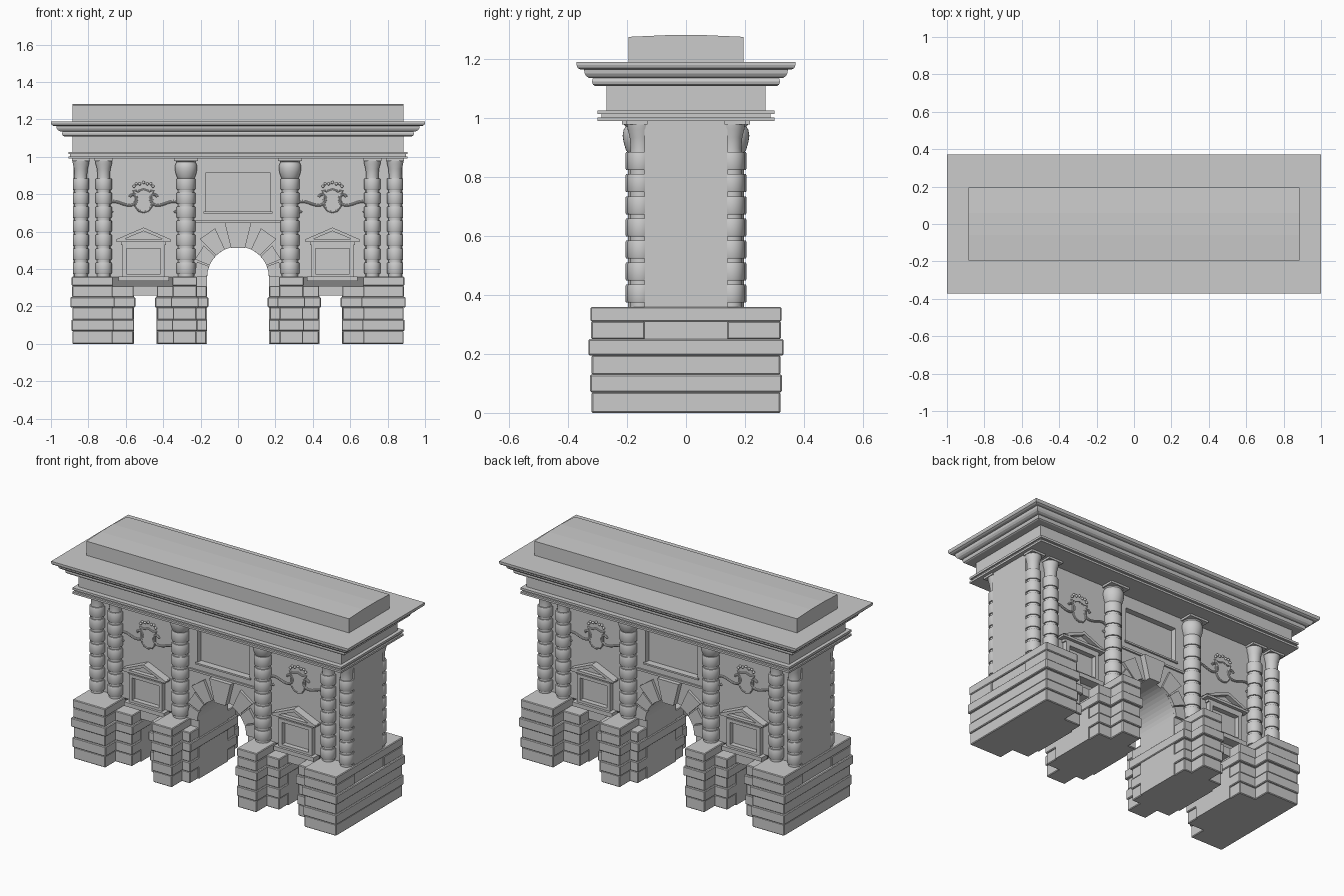
import bpy, bmesh
from math import sin, cos, pi, radians

if "Cube" in bpy.data.objects:
    bpy.data.objects.remove(bpy.data.objects["Cube"])


def finish(name, bm, mirror="", bevel=0, smooth=False):
    """Turn a bmesh into an object, mirrored about the world axes named."""
    bmesh.ops.recalc_face_normals(bm, faces=bm.faces)
    me = bpy.data.meshes.new(name)
    bm.to_mesh(me)
    bm.free()
    ob = bpy.data.objects.new(name, me)
    bpy.context.collection.objects.link(ob)
    if bevel:
        b = ob.modifiers.new("edge", 'BEVEL')
        b.width, b.segments = bevel, 1
    if mirror:
        m = ob.modifiers.new("mirror", 'MIRROR')
        m.use_axis = ["x" in mirror, "y" in mirror, False]
        m.use_mirror_merge = False
    if smooth:
        bpy.ops.object.select_all(action='DESELECT')
        ob.select_set(True)
        bpy.context.view_layer.objects.active = ob
        bpy.ops.object.shade_smooth_by_angle(angle=radians(35))
    return ob


def prism(bm, pts, a, b, axis="y"):
    """Extrude an outline (h, z) from a to b along y or x."""
    def at(h, z, d):
        return (h, d, z) if axis == "y" else (d, h, z)
    lo = [bm.verts.new(at(h, z, a)) for h, z in pts]
    hi = [bm.verts.new(at(h, z, b)) for h, z in pts]
    bm.faces.new(lo)
    bm.faces.new(hi[::-1])
    n = len(pts)
    for i in range(n):
        bm.faces.new((lo[i], lo[(i + 1) % n], hi[(i + 1) % n], hi[i]))


def box(bm, x0, x1, y0, y1, z0, z1):
    prism(bm, [(x0, z0), (x1, z0), (x1, z1), (x0, z1)], y0, y1)


def skin(bm, rings):
    """Join closed rings of points and cap both ends."""
    vs = [[bm.verts.new(p) for p in r] for r in rings]
    n = len(vs[0])
    for r, s in zip(vs, vs[1:]):
        for i in range(n):
            bm.faces.new((r[i], r[(i + 1) % n], s[(i + 1) % n], s[i]))
    bm.faces.new(vs[0])
    bm.faces.new(vs[-1])


def lathe(bm, prof, cx, cy, n=32):
    skin(bm, [[(cx + r * cos(2 * pi * i / n), cy + r * sin(2 * pi * i / n), z)
               for i in range(n)] for r, z in prof])


def rect_moulding(name, prof, kx):
    bm = bmesh.new()
    skin(bm, [[(sx * (.885 + o * kx), sy * (.27 + o), z)
               for sx, sy in ((-1, -1), (1, -1), (1, 1), (-1, 1))] for o, z in prof])
    finish(name, bm)


def tube(name, pts, r, cyclic=False):
    """Round bead along points (x, z) on the front wall, repeated on all quarters."""
    cu = bpy.data.curves.new(name, 'CURVE')
    cu.dimensions, cu.bevel_depth, cu.bevel_resolution = '3D', r, 2
    cu.use_fill_caps = True
    sp = cu.splines.new('POLY')
    sp.points.add(len(pts) - 1)
    for p, (x, z) in zip(sp.points, pts):
        p.co = (x, -.143, z, 1)
    sp.use_cyclic_u = cyclic
    tmp = bpy.data.objects.new(name, cu)
    bpy.context.collection.objects.link(tmp)
    bpy.context.view_layer.update()
    bm = bmesh.new()
    me = tmp.to_mesh()
    bm.from_mesh(me)
    tmp.to_mesh_clear()
    bpy.data.objects.remove(tmp)
    finish(name, bm, "xy", smooth=True)


# Main wall: one outline with the arch and two side doors
R, SPRING = .165, .355
arch = [(-R * cos(pi * i / 24), SPRING + R * sin(pi * i / 24)) for i in range(25)]
left = [(-.88, .99), (-.88, 0), (-.555, 0), (-.555, .26), (-.437, .26), (-.437, 0), (-R, 0)]
bm = bmesh.new()
prism(bm, left + arch + [(-x, z) for x, z in left[::-1]], -.14, .14)
wall = finish("wall", bm)

# Recessed centre panels and the undercut strips below the windows
bm = bmesh.new()
for s in (-1, 1):
    box(bm, -.175, .175, s * .105, s * .2, .705, .915)
    for a, b in ((-.68, -.33), (.33, .68)):
        prism(bm, [(s * .141, .36), (s * .105, .31), (s * .141, .31)], a, b, "x")
cutter = finish("recess_cutter", bm)
mod = wall.modifiers.new("recesses", 'BOOLEAN')
mod.object, mod.solver = cutter, 'EXACT'
cutter.hide_render = True
cutter.hide_viewport = True

# Rusticated piers and pedestals, laid course by course
COURSES = [(0, .07, 0), (.07, .13, .005), (.13, .195, 0), (.195, .25, .011),
           (.25, .31, .002), (.31, .36, .004)]


def courses(name, x0, x1, y, count):
    bm = bmesh.new()
    for z0, z1, o in COURSES[:count]:
        box(bm, x0 - o, x1 + o, -y - o, y + o, z0, z1)
    finish(name, bm, "x", bevel=.004)


courses("end_pedestal_lower", .67, .885, .32, 4)
bm = bmesh.new()
for y0, y1, i in ((-.322, -.14, 0), (-.14, .14, .008), (.14, .322, 0)):
    box(bm, .67, .887 - i, y0, y1, .25, .31)
box(bm, .668, .889, -.324, .324, .31, .36)
finish("end_pedestal_upper", bm, "x", bevel=.004)
courses("end_pier", .56, .70, .22, 5)
courses("arch_pier", .17, .432, .22, 5)
courses("column_pedestal", .222, .348, .32, 6)


# Banded columns with capitals
def column(name, x, r, cap):
    bm = bmesh.new()
    prof, pitch = [], .075
    for i in range(7):
        z = .36 + i * pitch
        prof += [(r - .008, z), (r - .008, z + .014), (r - .002, z + .014), (r, z + .018),
                 (r, z + pitch - .004), (r - .002, z + pitch)]
    lathe(bm, prof + cap, x, -.155)
    h = max(c[0] for c in cap) + .003
    box(bm, x - h, x + h, -.155 - h, -.13, .978, .992)
    finish(name, bm, "xy", smooth=True)


flared = [(.034, .885), (.033, .90), (.036, .935), (.043, .962), (.045, .978)]
bulged = [(.044, .885), (.05, .895), (.057, .92), (.06, .94), (.057, .96),
          (.05, .972), (.055, .978)]
column("outer_column", .84, .043, flared)
column("paired_column", .718, .043, flared)
column("arch_column", .278, .05, bulged)

# Arch voussoirs, keystone and string course
bm = bmesh.new()
for i, (a0, a1) in enumerate(((0, 22), (22, 44), (44, 66))):
    ro, g = (.235, .25, .29)[i], 1
    arc = [radians(a0 + g + (a1 - a0 - 2 * g) * k / 6) for k in range(7)]
    prism(bm, [(R * cos(a), SPRING + R * sin(a)) for a in arc] +
          [(ro * cos(arc[-1]), SPRING + ro * sin(arc[-1])),
           (ro * cos(arc[0]), SPRING + ro * sin(arc[0]))], -.156, -.13)
finish("voussoirs", bm, "xy")
bm = bmesh.new()
prism(bm, [(-.037, .512), (.037, .512), (.072, .65), (-.072, .65)], -.175, .175)
finish("keystone", bm)
bm = bmesh.new()
box(bm, -.23, .23, -.15, -.13, .65, .662)
box(bm, -.185, .185, -.15, -.13, .697, .707)
finish("string_courses", bm, "y")

# Blind windows with frame, sill and pediment
C = .505
bm = bmesh.new()
for x0, x1, z0, z1, d in ((-.112, -.09, .36, .53, .03), (.09, .112, .36, .53, .03),
                          (-.09, .09, .51, .53, .03), (-.09, .09, .36, .375, .03),
                          (-.135, .135, .335, .36, .045), (-.12, .12, .53, .545, .026),
                          (-.145, .145, .545, .56, .045)):
    box(bm, C + x0, C + x1, -.14 - d, -.13, z0, z1)
prism(bm, [(C - .12, .56), (C + .12, .56), (C, .605)], -.16, -.13)
for s in (-1, 1):
    prism(bm, [(C + s * .15, .557), (C + s * .11, .557), (C, .603), (C, .622)], -.188, -.13)
finish("window_surround", bm, "xy")

# Relief ornament: shield, beaded crest and S scrolls
half = [(0, .705), (.025, .712), (.042, .735), (.046, .77), (.045, .80), (.055, .82), (.03, .815), (0, .825)]
shield = [(C + x, z) for x, z in half] + [(C - x, z) for x, z in half[-2:0:-1]]
tube("shield_rim", shield, .006, True)
bm = bmesh.new()
prism(bm, shield, -.146, -.13)
finish("shield", bm, "xy")
bm = bmesh.new()
for i in range(7):
    a = pi * (i + 1) / 8
    g = bmesh.ops.create_icosphere(bm, subdivisions=2, radius=.008)
    bmesh.ops.translate(bm, verts=g["verts"],
                        vec=(C - .055 * cos(a), -.144, .833 + .024 * sin(a) + .006 * (i % 2)))
finish("shield_crest", bm, "xy", smooth=True)
for s, side in ((-1, "inner"), (1, "outer")):
    n, pts, x, z = 48, [], 0, 0
    for i in range(n + 1):
        t = 2 * i / n - 1
        h = radians(-20) + 4.6 * t * t
        x, z = x + .0066 * cos(h), z + .0066 * sin(h)
        pts.append((x, z))
    mx, mz = pts[n // 2]
    tube(side + "_scroll", [(C + s * (.115 - (px - mx)), .75 + (pz - mz)) for px, pz in pts], .007)

# Entablature and attic
rect_moulding("architrave", [(.03, .99), (.03, 1.002), (.017, 1.002), (.017, 1.014),
                             (.03, 1.014), (.03, 1.027), (0, 1.027)], .7)
rect_moulding("frieze", [(0, 1.02), (0, 1.12)], 1)
rect_moulding("cornice", [(.04, 1.11), (.046, 1.114), (.049, 1.124), (.046, 1.136), (.058, 1.136),
                          (.068, 1.142), (.074, 1.152), (.076, 1.166), (.09, 1.166), (.098, 1.171),
                          (.101, 1.18), (.101, 1.19)], 1.14)
bm = bmesh.new()
prism(bm, [(-.195, 1.185), (.195, 1.185), (.195, 1.276), (.06, 1.282), (-.06, 1.282), (-.195, 1.276)],
      -.885, .885, "x")
finish("attic", bm)
